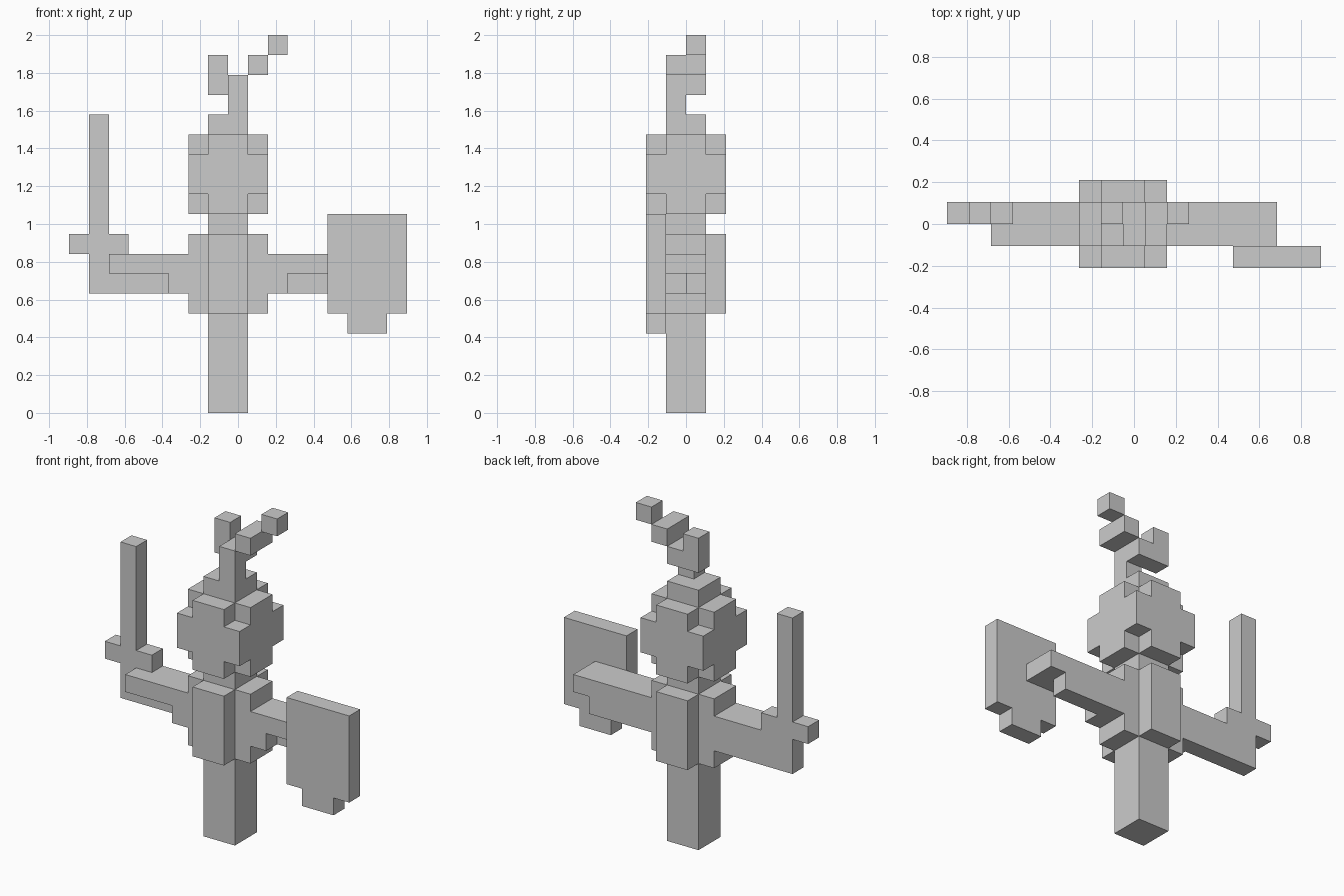
import bpy
import bmesh
import math
from mathutils import Vector

if "Cube" in bpy.data.objects:
    bpy.data.objects.remove(bpy.data.objects["Cube"])

U = 2 / 19                       # edge of one voxel
ORIGIN = Vector((-8.5, -2, 0))   # grid offset, in voxels

# Each part is a few boxes on the voxel grid: (x0, x1, y0, y1, z0, z1)
PARTS = {
    "post": [(7, 9, 1, 3, 0, 5)],
    "torso": [(7, 9, 0, 4, 5, 9), (6, 10, 1, 3, 5, 9)],
    "neck": [(7, 9, 1, 3, 9, 10)],
    # rounded cube: all corners missing
    "head": [(7, 9, 0, 4, 10, 14), (6, 10, 1, 3, 10, 14), (6, 10, 0, 4, 11, 13)],
    "head_cap": [(7, 9, 1, 3, 14, 15)],
    # branching sprig on top
    "sprig": [(8, 9, 1, 2, 15, 16), (8, 9, 1, 3, 16, 17), (7, 8, 2, 3, 16, 18),
              (9, 10, 1, 3, 17, 18), (10, 11, 2, 3, 18, 19)],
    "sword_arm": [(2, 6, 1, 2, 7, 8), (5, 6, 1, 2, 6, 7), (2, 6, 2, 3, 6, 8)],
    "sword": [(1, 2, 2, 3, 6, 15), (0, 3, 2, 3, 8, 9)],
    "shield_arm": [(10, 15, 1, 3, 7, 8), (10, 11, 1, 2, 6, 7), (10, 14, 2, 3, 6, 7)],
    "shield": [(13, 17, 0, 1, 5, 10), (14, 16, 0, 1, 4, 5)],
}


def cells(boxes):
    return {(x, y, z) for x0, x1, y0, y1, z0, z1 in boxes
            for x in range(x0, x1) for y in range(y0, y1) for z in range(z0, z1)}


def build(name, own, solid):
    """Mesh the outer skin of a part, leaving out faces hidden by neighbours."""
    bm = bmesh.new()
    for cell in own:
        centre = Vector(cell) + Vector((0.5, 0.5, 0.5)) + ORIGIN
        for axis in range(3):
            for sign in (-1, 1):
                step = Vector((0, 0, 0))
                step[axis] = sign
                if tuple(int(c + s) for c, s in zip(cell, step)) in solid:
                    continue
                a, b = Vector((0, 0, 0)), Vector((0, 0, 0))
                a[(axis + 1) % 3] = 0.5 * sign
                b[(axis + 2) % 3] = 0.5
                mid = centre + step * 0.5
                bm.faces.new([bm.verts.new((mid + p) * U)
                              for p in (-a - b, a - b, a + b, b - a)])
    bmesh.ops.remove_doubles(bm, verts=bm.verts, dist=1e-4)
    # merge voxel squares into large flat faces
    bmesh.ops.dissolve_limit(bm, angle_limit=math.radians(1),
                             verts=bm.verts, edges=bm.edges)
    mesh = bpy.data.meshes.new(name)
    bm.to_mesh(mesh)
    bm.free()
    bpy.context.collection.objects.link(bpy.data.objects.new(name, mesh))


solid = set().union(*(cells(boxes) for boxes in PARTS.values()))
for name, boxes in PARTS.items():
    build(name, cells(boxes), solid)
